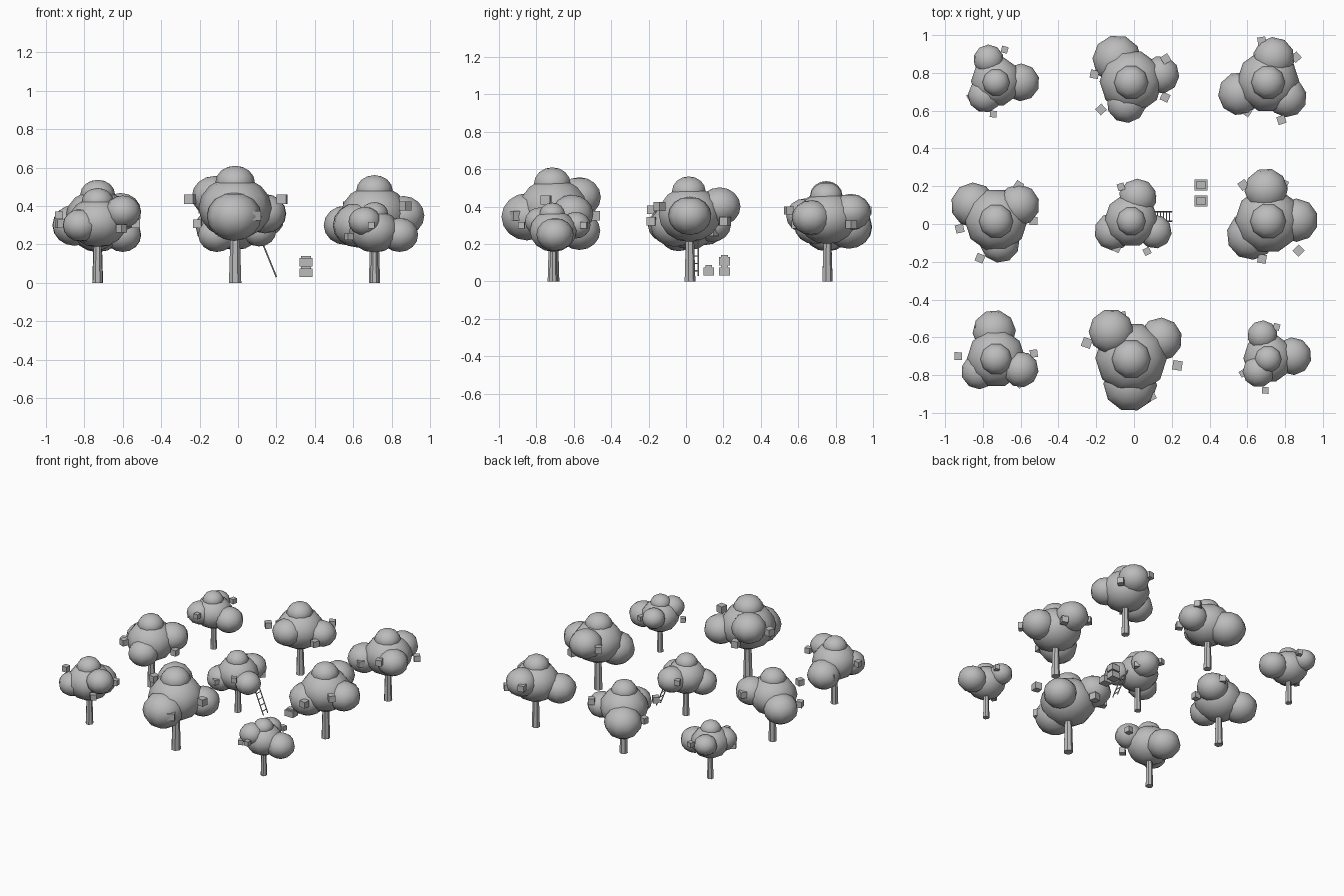
import bpy, math
from mathutils import Vector

if "Cube" in bpy.data.objects:
    bpy.data.objects.remove(bpy.data.objects["Cube"])

gray = bpy.data.materials.new("plain_gray")
gray.diffuse_color = (0.5, 0.5, 0.5, 1)
gray.use_nodes = True
gray.node_tree.nodes["Principled BSDF"].inputs["Base Color"].default_value = gray.diffuse_color


def finish(name, smooth=False):
    ob = bpy.context.object
    ob.name = name
    ob.data.materials.append(gray)
    if smooth:
        bpy.ops.object.shade_smooth_by_angle(angle=math.radians(50))
    return ob


def blob(name, loc, r, squash, turn=0):
    bpy.ops.mesh.primitive_uv_sphere_add(segments=10, ring_count=8, radius=1, location=loc,
                                         rotation=(0, 0, turn))
    bpy.context.object.scale = (r, r, r * squash)
    return finish(name, True)


def box(name, loc, size, turn=0):
    bpy.ops.mesh.primitive_cube_add(size=1, location=loc, rotation=(0, 0, turn))
    bpy.context.object.scale = size
    return finish(name)


def bar(name, a, b, r):
    a, b = Vector(a), Vector(b)
    d = b - a
    bpy.ops.mesh.primitive_cylinder_add(vertices=6, radius=r, depth=d.length, location=(a + b) / 2,
                                        rotation=d.to_track_quat('Z', 'Y').to_euler())
    return finish(name)


def tree(x, y, s, fruit_angle, lobes):
    # tapered trunk
    h = 0.32 * s
    bpy.ops.mesh.primitive_cone_add(vertices=7, radius1=0.033 * s, radius2=0.023 * s, depth=h,
                                    location=(x, y, h / 2))
    finish("trunk")
    # main canopy and crown
    blob("canopy", (x, y, 0.39 * s), 0.19 * s, 0.85, math.pi / 10)
    blob("crown", (x, y - 0.005, 0.522 * s), 0.103 * s, 0.85, math.pi / 10)
    # side lobes of foliage
    for lx, ly, r, z in lobes:
        blob("foliage_lobe", (lx, ly, z), r, 0.89, math.atan2(ly - y, lx - x))
    # block fruit: one outer pair, one pair tucked into the leaves
    for turn, dist, z in ((0, 0.248, 0.435), (190, 0.248, 0.435), (-58, 0.225, 0.35), (136, 0.225, 0.35)):
        a = math.radians(fruit_angle + turn)
        box("fruit", (x + dist * s * math.cos(a), y + dist * s * math.sin(a), z * s),
            (0.05 * s,) * 3, a)


# orchard rows, back to front: scale, fruit angle, lobes (x, y, radius, z)
orchard = [
    (0.70, 75, [(-.77, .87, .08, .30), (-.79, .68, .09, .28), (-.60, .75, .10, .25)]),
    (0.88, 33, [(-.09, .87, .13, .29), (.14, .79, .10, .33), (-.04, .64, .105, .35)]),
    (0.87, 99, [(.74, .88, .11, .37), (.56, .69, .115, .30), (.81, .67, .105, .34)]),
    (0.88, 57, [(-.85, .10, .12, .30), (-.61, .10, .11, .37), (-.71, -.10, .105, .30)]),
    (0.745, 107, [(.02, .14, .10, .30), (-.11, -.04, .10, .25), (.11, -.04, .09, .27)]),
    (0.92, 125, [(.70, .18, .115, .40), (.86, .02, .115, .35), (.62, -.06, .13, .30)]),
    (0.81, 177, [(-.74, -.57, .115, .27), (-.82, -.78, .095, .30), (-.60, -.77, .095, .37)]),
    (1.00, 161, [(-.12, -.57, .12, .45), (.14, -.61, .115, .36), (-.02, -.85, .142, .345)]),
    (0.69, 75, [(.68, -.59, .08, .30), (.66, -.78, .085, .32), (.84, -.70, .10, .25)]),
]
for i, (s, angle, lobes) in enumerate(orchard):
    tree((-0.73, -0.015, 0.71)[i % 3], (0.755, 0.02, -0.71)[i // 3], s, angle, lobes)

# ladder leaning on the middle tree
low, high = Vector((0.20, 0, 0.03)), Vector((0.11, 0, 0.25))
for y in (0.015, 0.065):
    bar("ladder_rail", low + Vector((0, y, 0)), high + Vector((0, y, 0)), 0.004)
for k in range(5):
    p = low.lerp(high, 0.12 + 0.18 * k)
    bar("ladder_rung", p + Vector((0, 0.015, 0)), p + Vector((0, 0.065, 0)), 0.003)

# crates with a heap of fruit showing at the top
for y, z in ((0.122, 0.03), (0.206, 0.03), (0.206, 0.085)):
    box("crate", (0.354, y, z + 0.0225), (0.068, 0.058, 0.045))
    box("crate_fill", (0.354, y, z + 0.045), (0.052, 0.036, 0.022))
